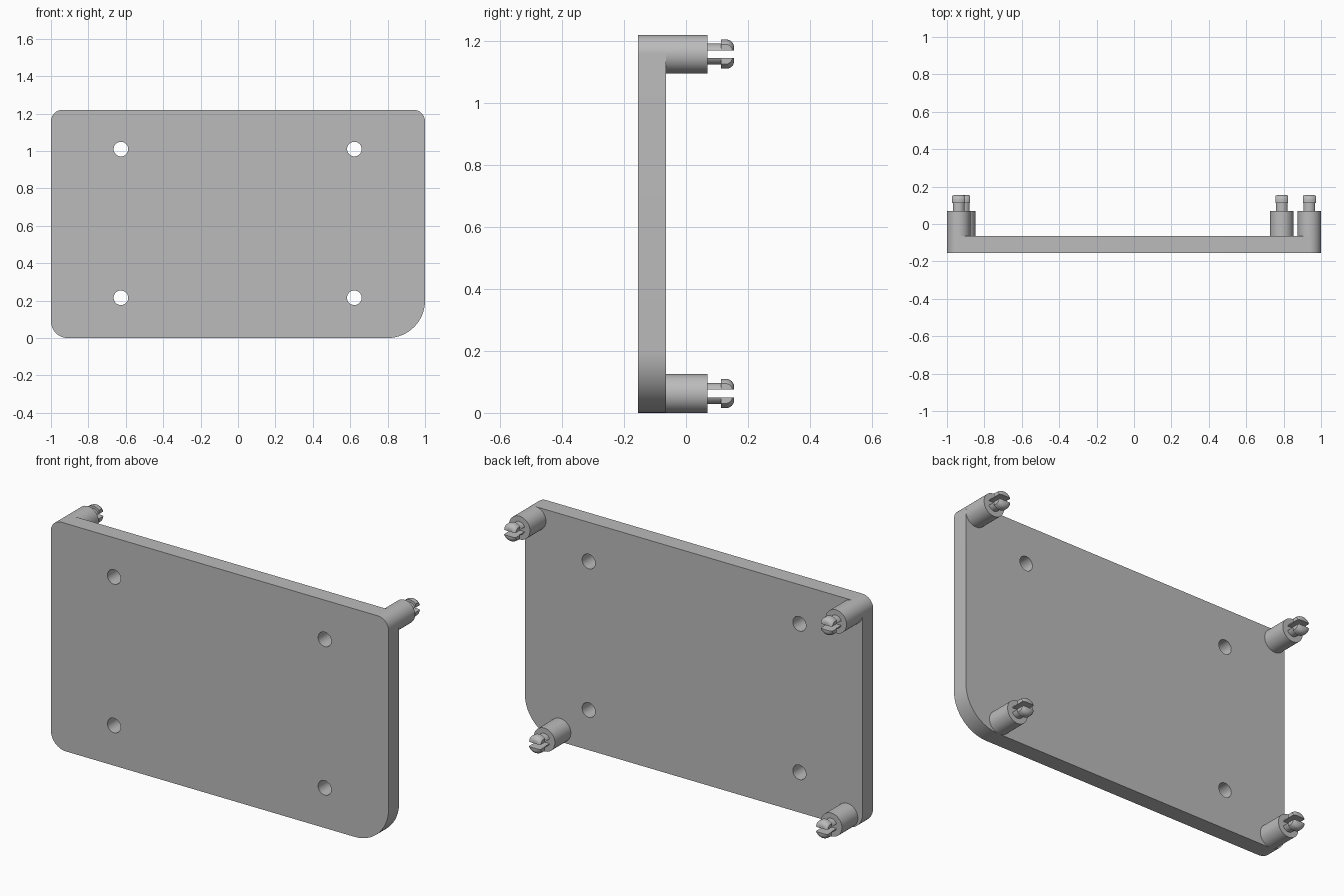
import bpy, bmesh, math
from mathutils import Matrix, Vector

cube = bpy.data.objects.get("Cube")
if cube:
    bpy.data.objects.remove(cube)

grey = bpy.data.materials.new("plain grey")
grey.use_nodes = True
colour = (0.5, 0.5, 0.5, 1)
grey.diffuse_color = colour
grey.node_tree.nodes["Principled BSDF"].inputs["Base Color"].default_value = colour

HEIGHT = 1.22
BACK = -0.065      # rear face of the plate
FRONT = -0.155
POST_R = 0.0625
POST_END = 0.07


def finish(bm, name):
    """Turn a bmesh into a smooth object with sharp edges kept."""
    bmesh.ops.recalc_face_normals(bm, faces=bm.faces)
    mesh = bpy.data.meshes.new(name)
    bm.to_mesh(mesh)
    bm.free()
    mesh.materials.append(grey)
    mesh.shade_smooth()
    mesh.set_sharp_from_angle(angle=math.radians(35))
    obj = bpy.data.objects.new(name, mesh)
    bpy.context.collection.objects.link(obj)
    return obj


def arc(cx, cz, r, start, sweep, steps):
    return [(cx + r * math.cos(math.radians(start + sweep * i / steps)),
             cz + r * math.sin(math.radians(start + sweep * i / steps)))
            for i in range(steps + 1)]


def lathe(profile):
    """Spin (radius, y) points round the y axis."""
    bm = bmesh.new()
    verts = [bm.verts.new((r, y, 0)) for r, y in profile]
    edges = [bm.edges.new(pair) for pair in zip(verts, verts[1:])]
    bmesh.ops.spin(bm, geom=verts + edges, axis=(0, 1, 0), cent=(0, 0, 0),
                   angle=math.tau, steps=40)
    bmesh.ops.remove_doubles(bm, verts=bm.verts, dist=0.0001)
    return bm


def trim(bm, point, normal):
    """Cut away the side the normal points to and close the cut."""
    cut = bmesh.ops.bisect_plane(bm, geom=bm.verts[:] + bm.edges[:] + bm.faces[:],
                                 plane_co=point, plane_no=normal, clear_outer=True)
    edges = [e for e in cut["geom_cut"] if isinstance(e, bmesh.types.BMEdge)]
    bmesh.ops.holes_fill(bm, edges=edges)


# Plate outline with four different corners, and four round holes
outline = []
for sx, top, r, start in ((1, 1, 0.0625, 0), (-1, 1, 0.0625, 90),
                          (-1, 0, 0.09, 180), (1, 0, 0.2, 270)):
    cz = HEIGHT - r if top else r
    outline += arc(sx * (1 - r), cz, r, start, 90, 16)
loops = [outline]
for x in (-0.626, 0.622):
    for z in (0.215, 1.01):
        loops.append(arc(x, z, 0.039, 0, 360, 32)[:-1])

curve = bpy.data.curves.new("plate_outline", "CURVE")
curve.dimensions = "2D"
curve.fill_mode = "BOTH"
curve.extrude = (BACK - FRONT) / 2
for loop in loops:
    spline = curve.splines.new("POLY")
    spline.points.add(len(loop) - 1)
    for p, (x, z) in zip(spline.points, loop):
        p.co = (x, z, 0, 1)
    spline.use_cyclic_u = True
helper = bpy.data.objects.new("plate_helper", curve)
flat = bpy.data.meshes.new_from_object(helper)
bpy.data.objects.remove(helper)
bm = bmesh.new()
bm.from_mesh(flat)
bpy.data.meshes.remove(flat)
bmesh.ops.remove_doubles(bm, verts=bm.verts, dist=0.0001)
bm.transform(Matrix.Translation((0, (FRONT + BACK) / 2, 0)) @ Matrix.Rotation(math.pi / 2, 4, "X"))
finish(bm, "plate")

# Split snap pin: neck and rounded head, slotted and flattened at the sides
HEAD_R, ROUND = 0.047, 0.025
pin_profile = [(0, POST_END), (0.034, POST_END), (0.034, 0.113), (HEAD_R, 0.113)]
pin_profile += arc(HEAD_R - ROUND, 0.155 - ROUND, ROUND, 0, 90, 8)
pin_profile.append((0, 0.155))


def snap_pin(name):
    bm = lathe(pin_profile)
    trim(bm, (0, 0, 0.0125), (0, 0, -1))
    for s in (-1, 1):
        trim(bm, (s * 0.0345, 0, 0), (s, 0, 0))
    copy = bmesh.ops.duplicate(bm, geom=bm.verts[:] + bm.edges[:] + bm.faces[:])["geom"]
    for v in copy:
        if isinstance(v, bmesh.types.BMVert):
            v.co.z = -v.co.z
    return finish(bm, name)


# Standoff posts at the corners, each with its pin
corners = {"upper_left": (0.9375, HEIGHT - POST_R),
           "upper_right": (-0.9375, HEIGHT - POST_R),
           "lower_left": (0.79, POST_R),
           "lower_right": (-0.91, POST_R)}
for corner, (x, z) in corners.items():
    post = finish(lathe([(POST_R, BACK), (POST_R, POST_END), (0, POST_END)]), corner + "_post")
    pin = snap_pin(corner + "_pin")
    for obj in (post, pin):
        obj.location = Vector((x, 0, z))
